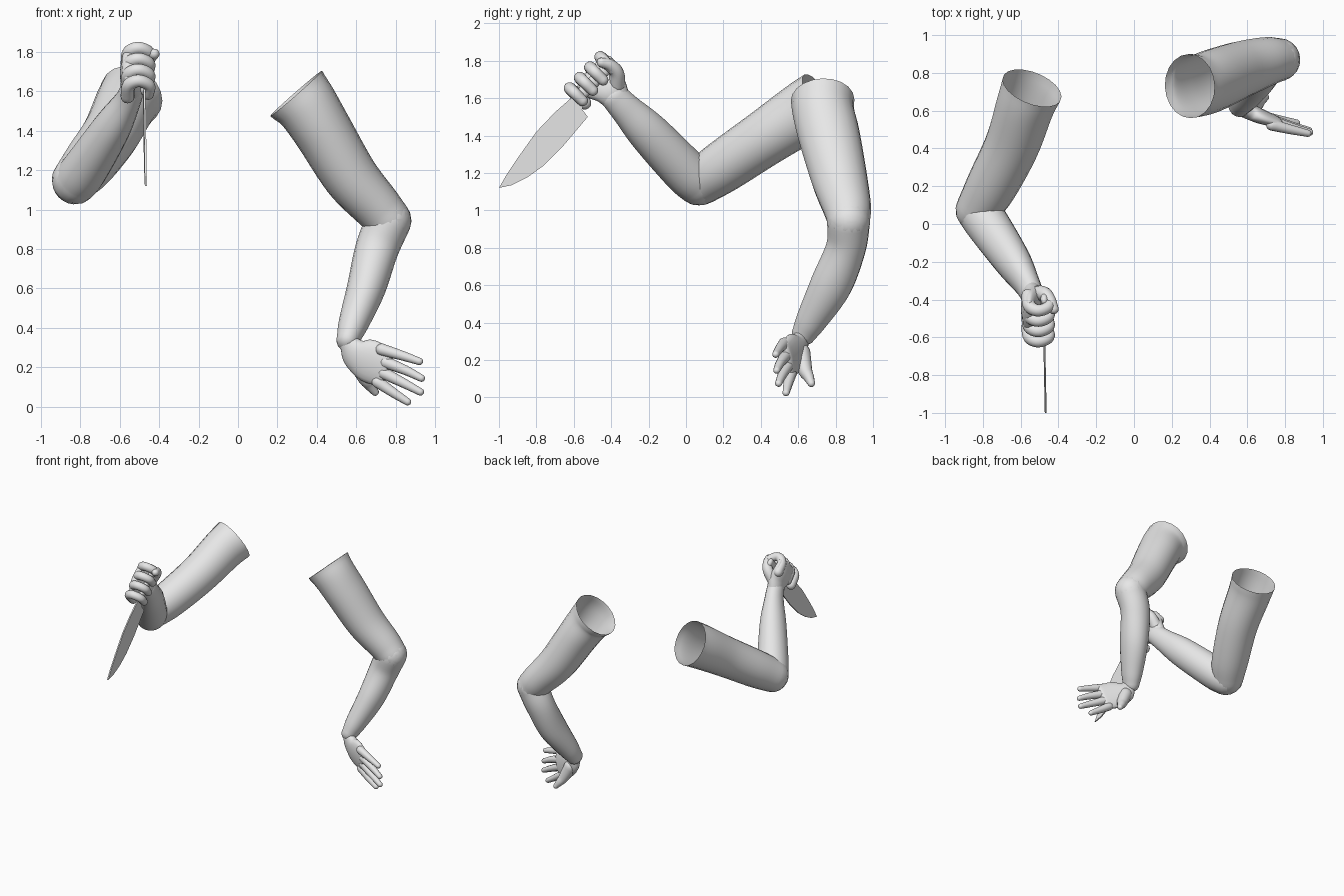
import bpy
import bmesh
import math
from mathutils import Vector

cube = bpy.data.objects.get("Cube")
if cube:
    bpy.data.objects.remove(cube, do_unlink=True)

grey = bpy.data.materials.new("plain_grey")
grey.use_nodes = True
grey.diffuse_color = (0.8, 0.8, 0.8, 1)
grey.node_tree.nodes["Principled BSDF"].inputs["Base Color"].default_value = grey.diffuse_color


def finish(name, bm, smooth_angle):
    mesh = bpy.data.meshes.new(name)
    bm.to_mesh(mesh)
    bm.free()
    mesh.materials.append(grey)
    obj = bpy.data.objects.new(name, mesh)
    bpy.context.collection.objects.link(obj)
    bpy.ops.object.select_all(action="DESELECT")
    obj.select_set(True)
    bpy.context.view_layer.objects.active = obj
    bpy.ops.object.shade_smooth_by_angle(angle=math.radians(smooth_angle))
    return obj


def spline(rows, steps):
    """Smoothly resample rows of (x, y, z, half width, half thickness)."""
    rows = [Vector(r) for r in rows]
    rows = [rows[0] * 2 - rows[1]] + rows + [rows[-1] * 2 - rows[-2]]
    out = []
    for a, b, c, d in zip(rows, rows[1:], rows[2:], rows[3:]):
        for i in range(steps):
            t = i / steps
            out.append((b * 2 + (c - a) * t + (a * 2 - b * 5 + c * 4 - d) * t ** 2
                        + (b * 3 - a - c * 3 + d) * t ** 3) / 2)
    return out + [rows[-2]]


def loft(name, rows, axis, dome_start=True, dome_end=True, sides=20, steps=6):
    """Tube along a path, with rounded or open ends."""
    rows = spline(rows, steps)
    centres = [Vector(r[:3]) for r in rows]
    sections = []
    for i, r in enumerate(rows):
        tangent = (centres[min(i + 1, len(rows) - 1)] - centres[max(i - 1, 0)]).normalized()
        sections.append((centres[i], tangent, r[3], r[4]))

    def dome(section, sign):
        c, t, w, h = section
        angles = [math.radians(a) for a in (20, 40, 60, 75, 86)]
        return [(c + t * sign * min(w, h) * math.sin(a), t, w * math.cos(a), h * math.cos(a))
                for a in angles]

    if dome_start:
        sections = dome(sections[0], -1)[::-1] + sections
    if dome_end:
        sections = sections + dome(sections[-1], 1)

    bm = bmesh.new()
    rings = []
    for c, t, w, h in sections:
        a = Vector(axis)
        a = (a - t * a.dot(t)).normalized()
        b = t.cross(a)
        turns = [math.tau * j / sides for j in range(sides)]
        rings.append([bm.verts.new(c + a * w * math.cos(q) + b * h * math.sin(q)) for q in turns])
    for low, high in zip(rings, rings[1:]):
        for j in range(sides):
            k = (j + 1) % sides
            bm.faces.new((low[j], low[k], high[k], high[j]))
    if dome_start:
        bm.faces.new(rings[0][::-1])
    if dome_end:
        bm.faces.new(rings[-1])
    return finish(name, bm, 60)


def taper(points, start, end):
    """Round sections whose radius runs from start to end."""
    n = len(points) - 1
    return [(*p, *[start + (end - start) * i / n] * 2) for i, p in enumerate(points)]


# Right arm, bent and raised
side = (1, 0, 0)
loft("right_upper_arm", [
    (-.54, .72, 1.58, .165, .17), (-.575, .63, 1.525, .155, .165),
    (-.645, .42, 1.385, .145, .15), (-.755, .2, 1.235, .135, .14),
    (-.83, .075, 1.15, .115, .125)], side, dome_start=False)
loft("right_forearm", [
    (-.825, .07, 1.145, .115, .122), (-.77, -.01, 1.215, .115, .122),
    (-.64, -.2, 1.415, .095, .11), (-.565, -.32, 1.54, .068, .085),
    (-.535, -.385, 1.61, .06, .075)], side)

# Right fist, gripping along the handle direction
along = Vector((0, .7, .71))
out = Vector((0, -.71, .7))
loft("right_palm", [
    (-.54, -.37, 1.595, .075, .055), (-.535, -.405, 1.645, .095, .057),
    (-.55, -.445, 1.69, .12, .05), (-.555, -.49, 1.735, .125, .036)], along)
for i, label in enumerate(("little", "ring", "middle", "index")):
    base = Vector((-.5, -.585, 1.617)) + along * i * .078
    curl = [(-.06, -.06), (-.053, .02), (-.005, .052), (.048, .02), (.045, -.045)]
    points = [base + Vector((x, 0, 0)) + out * o for x, o in curl]
    loft("right_" + label + "_finger", taper(points, .036, .029), along, sides=12)
loft("right_thumb", taper([
    (-.52, -.37, 1.67), (-.475, -.37, 1.735), (-.445, -.405, 1.775),
    (-.425, -.45, 1.79)], .045, .027), along, sides=12)

# Knife
handle_base = Vector((-.475, -.57, 1.61))
loft("knife_handle", [
    (*(handle_base + along * s), w, .02)
    for s, w in ((-.01, .03), (.08, .034), (.16, .03), (.25, .034))], out, sides=12)

bm = bmesh.new()
outline = [(-1, 1.12), (-.93, 1.135), (-.85, 1.175), (-.76, 1.24), (-.66, 1.34),
           (-.525, 1.5), (-.555, 1.54), (-.54, 1.6), (-.575, 1.635),
           (-.7, 1.525), (-.8, 1.42), (-.9, 1.28), (-.96, 1.19)]
blade = bm.faces.new([bm.verts.new((-.481, y, z)) for y, z in outline])
extruded = bmesh.ops.extrude_face_region(bm, geom=[blade])
moved = [v for v in extruded["geom"] if isinstance(v, bmesh.types.BMVert)]
bmesh.ops.translate(bm, verts=moved, vec=(.01, 0, 0))
for v in bm.verts:
    v.co.x -= (v.co.y + .57) * .02
bmesh.ops.recalc_face_normals(bm, faces=bm.faces)
finish("knife_blade", bm, 30)

# Left arm, hanging
depth = (0, 1, 0)
loft("left_upper_arm", [
    (.295, .73, 1.59, .17, .175), (.35, .735, 1.525, .165, .16),
    (.43, .765, 1.4, .165, .15), (.57, .82, 1.17, .15, .14),
    (.7, .86, 1.02, .13, .125), (.765, .87, .945, .115, .115)], depth, dome_start=False)
loft("left_forearm", [
    (.765, .87, .945, .115, .115), (.705, .855, .8, .107, .11),
    (.65, .775, .6, .112, .098), (.585, .675, .42, .085, .076),
    (.557, .63, .34, .066, .058)], depth)

# Left open hand
across = (.3, -.2, .93)
loft("left_palm", [
    (.56, .615, .32, .05, .04), (.6, .6, .27, .085, .043),
    (.66, .575, .235, .11, .04), (.745, .545, .2, .105, .03)], across)
fingers = {
    "index": ((.73, .525, .29), (.83, .5, .26), (.92, .48, .23)),
    "middle": ((.75, .535, .225), (.85, .505, .185), (.93, .485, .145)),
    "ring": ((.74, .545, .17), (.84, .515, .12), (.925, .495, .075)),
    "little": ((.71, .56, .125), (.79, .545, .07), (.86, .535, .025))}
for label, points in fingers.items():
    loft("left_" + label + "_finger", taper(points, .031, .019), across, sides=12)
loft("left_thumb", taper([
    (.6, .615, .24), (.645, .635, .15), (.67, .655, .11), (.695, .67, .075)],
    .05, .02), across, sides=12)
